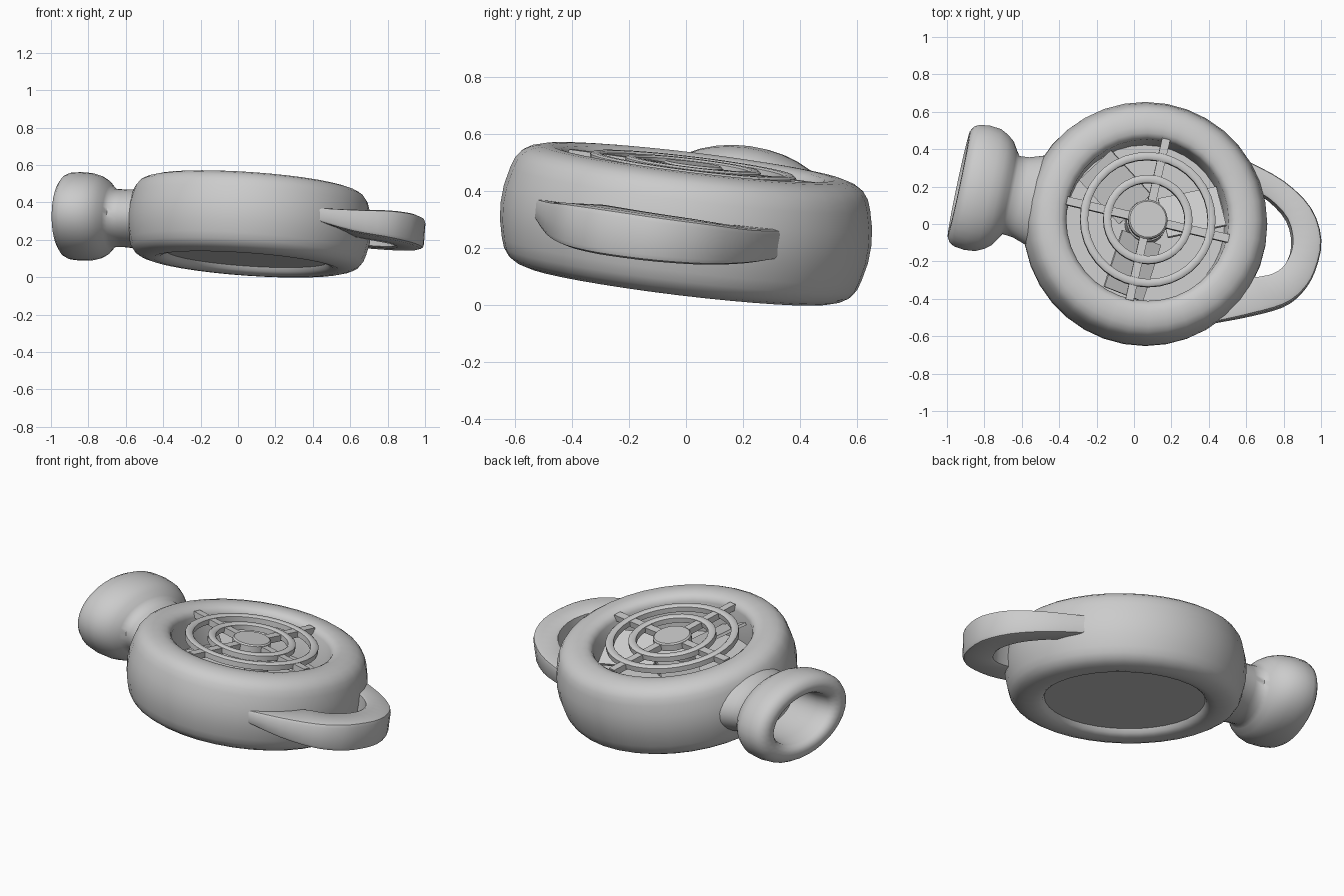
import bpy, bmesh
from math import sin, cos, pi, radians
from mathutils import Vector, Matrix

if "Cube" in bpy.data.objects:
    bpy.data.objects.remove(bpy.data.objects["Cube"])

# Everything is built flat around the body centre, then tilted as one
TILT = Vector((0, 0, 1)).rotation_difference(Vector((0.07, 0.12, 0.99))).to_matrix().to_4x4()
FRAME = Matrix.Translation((0.06, 0, 0.285)) @ TILT


def loft(name, rings, cyclic=False, local=Matrix(), angle=40):
    """Skin a list of equal-length point rings into a smooth mesh."""
    bm = bmesh.new()
    rows = [[bm.verts.new(p) for p in ring] for ring in rings]
    n = len(rows[0])
    for i in range(len(rows) if cyclic else len(rows) - 1):
        a, b = rows[i], rows[(i + 1) % len(rows)]
        for j in range(n):
            bm.faces.new((a[j], a[(j + 1) % n], b[(j + 1) % n], b[j]))
    if not cyclic:
        bm.faces.new(rows[0])
        bm.faces.new(rows[-1])
    bmesh.ops.recalc_face_normals(bm, faces=bm.faces)
    mesh = bpy.data.meshes.new(name)
    bm.to_mesh(mesh)
    bm.free()
    ob = bpy.data.objects.new(name, mesh)
    bpy.context.collection.objects.link(ob)
    ob.matrix_world = FRAME @ local
    bpy.ops.object.select_all(action='DESELECT')
    ob.select_set(True)
    bpy.context.view_layer.objects.active = ob
    bpy.ops.object.shade_smooth_by_angle(angle=radians(angle))
    return ob


def circle(r, z, n=36):
    return [(r * cos(2 * pi * i / n), r * sin(2 * pi * i / n), z) for i in range(n)]


def box(name, x0, x1, w, z0, z1, local):
    ends = [[(x, -w, z0), (x, w, z0), (x, w, z1), (x, -w, z1)] for x in (x0, x1)]
    return loft(name, ends, local=local, angle=30)


def smooth_path(rows, steps=3):
    """Catmull-Rom interpolation through rows of numbers."""
    out = []
    for i in range(len(rows) - 1):
        quad = (rows[max(i - 1, 0)], rows[i], rows[i + 1], rows[min(i + 2, len(rows) - 1)])
        for s in range(steps):
            t = s / steps
            out.append([0.5 * (2 * b + (c - a) * t + (2 * a - 5 * b + 4 * c - d) * t * t
                               + (3 * b - a - 3 * c + d) * t ** 3) for a, b, c, d in zip(*quad)])
    return out + [rows[-1]]


# Round barrel body with deep top well and shallow base recess
side = [(0.435, 0.175), (0.445, 0.196), (0.465, 0.21), (0.5, 0.217), (0.54, 0.214), (0.575, 0.204),
        (0.603, 0.187), (0.623, 0.16), (0.635, 0.125), (0.65, 0.06), (0.654, 0)]
lower = [(r, -z) for r, z in reversed(side[:-1])]
profile = [(0.425, 0.0)] + side + lower
loft("body", [circle(r, z) for r, z in profile])

# Oval nozzle with neck, swollen head and hollow mouth: distance, half width, half height
stations = [(0.5, 0.27, 0.165), (0.6, 0.247, 0.157), (0.68, 0.22, 0.153), (0.735, 0.215, 0.155),
            (0.755, 0.245, 0.172), (0.78, 0.285, 0.2), (0.815, 0.313, 0.22), (0.86, 0.336, 0.232),
            (0.92, 0.342, 0.235), (0.975, 0.335, 0.23), (1.003, 0.32, 0.216), (1.02, 0.29, 0.19),
            (1.022, 0.255, 0.163), (1.01, 0.225, 0.143), (0.985, 0.207, 0.131),
            (0.9, 0.197, 0.126), (0.72, 0.19, 0.122)]
rings = [[(d, a * cos(2 * pi * i / 36), b * sin(2 * pi * i / 36)) for i in range(36)]
         for d, a, b in stations]
loft("nozzle", rings, local=Matrix.Rotation(radians(168), 4, 'Z'), angle=60)

# Side handle: outer x, y, inner x, y, half height, height offset
grip = [(0.43, -0.532, 0.50, -0.38, 0.037, 0.013), (0.62, -0.492, 0.60, -0.30, 0.06, 0.0),
        (0.80, -0.44, 0.66, -0.29, 0.074, 0.0), (0.90, -0.365, 0.74, -0.272, 0.08, 0.0),
        (0.965, -0.26, 0.805, -0.222, 0.082, 0.0), (1.0, -0.09, 0.847, -0.11, 0.08, 0.0),
        (0.945, 0.085, 0.82, 0.025, 0.074, 0.0), (0.80, 0.23, 0.72, 0.135, 0.062, 0.0),
        (0.62, 0.33, 0.60, 0.20, 0.053, 0.005)]
section = [(0, 0), (0.0, 0.72), (0.04, 0.92), (0.15, 1), (0.9, 1), (1, 0.88)]
section += [(t, -h) for t, h in reversed(section[1:])]
loft("side_handle", [[(ox + (ix - ox) * t - 0.06, oy + (iy - oy) * t, hh * h + dz)
                      for t, h in section] for ox, oy, ix, iy, hh, dz in smooth_path(grip)])

# Grille rings
for name, r, z in (("grille_inner_ring", 0.218, 0.198), ("grille_outer_ring", 0.342, 0.196)):
    tube = [(0.021, -0.02), (0.021, 0.01), (0.012, 0.017),
            (-0.012, 0.017), (-0.021, 0.01), (-0.021, -0.02)]
    loft(name, [circle(r + dr, z + dz) for dr, dz in tube], cyclic=True, angle=50)

# Grille hub and four spokes
loft("grille_hub", [circle(r, z, 28) for r, z in
                    ((0.105, 0.17), (0.105, 0.207), (0.097, 0.214))])
for k in range(4):
    box("grille_spoke", 0.08, 0.445, 0.022, 0.17, 0.205,
        Matrix.Rotation(radians(77 + 90 * k), 4, 'Z'))

# Fan below the grille
loft("fan_hub", [circle(r, z, 24) for r, z in ((0.11, -0.01), (0.11, 0.14), (0.09, 0.15))])
for k in range(3):
    turn = Matrix.Rotation(radians(12 + 120 * k), 4, 'Z')
    box("fan_blade", 0.09, 0.41, 0.12, -0.008, 0.008,
        turn @ Matrix.Translation((0, 0, 0.1)) @ Matrix.Rotation(radians(-22), 4, 'X'))
